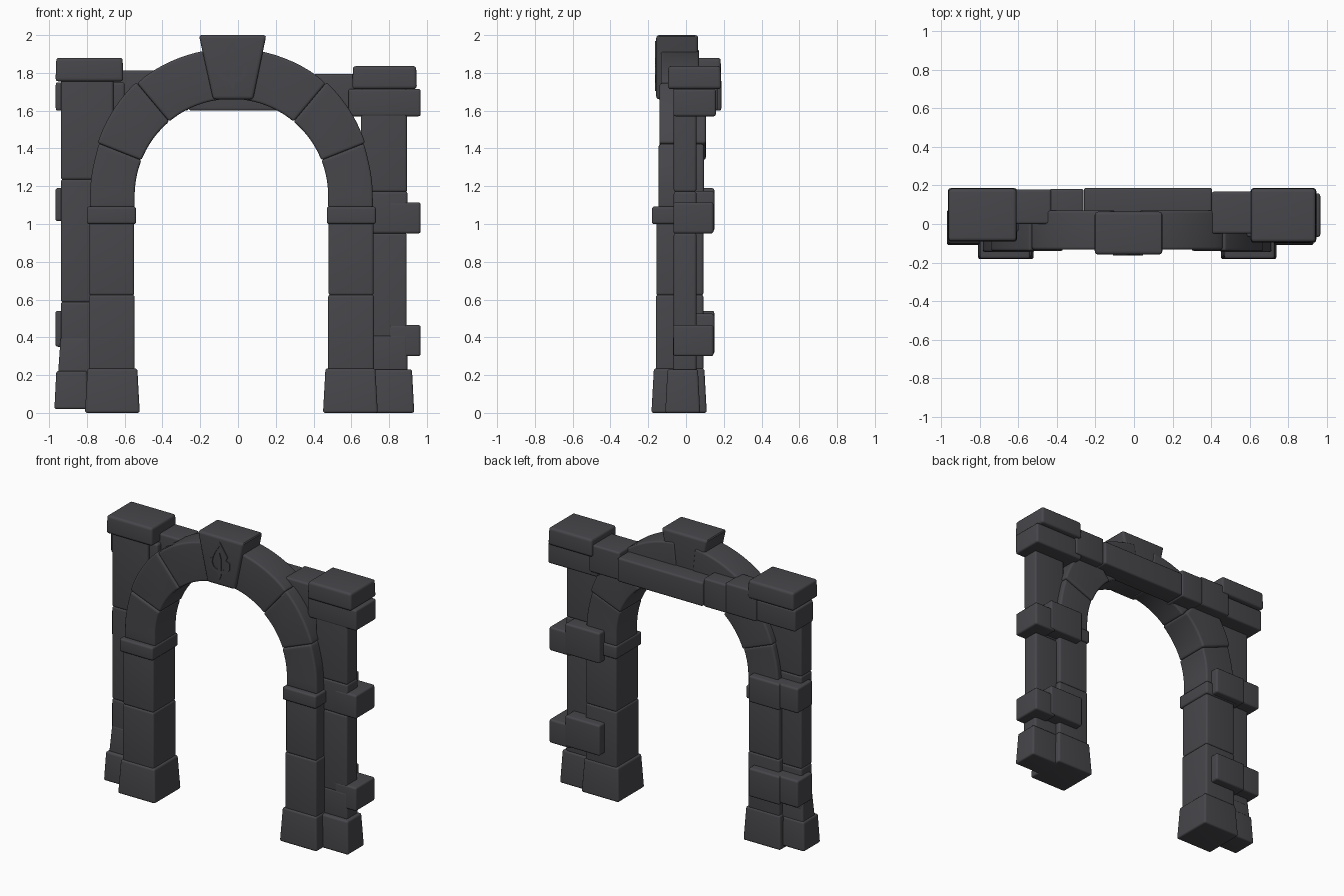
import bpy, bmesh, math
from mathutils import Vector

old = bpy.data.objects.get("Cube")
if old:
    bpy.data.objects.remove(old, do_unlink=True)

stone = bpy.data.materials.new("dark_grey_stone")
stone.use_nodes = True
COLOUR = (0.063, 0.062, 0.07, 1)
stone.diffuse_color = COLOUR
bsdf = stone.node_tree.nodes["Principled BSDF"]
bsdf.inputs["Base Color"].default_value = COLOUR
bsdf.inputs["Roughness"].default_value = 0.9


def prism(name, outline, y0, y1, bevel=0.014, y0_top=None):
    """Extrude an x-z outline from y0 to y1 and round its sharp edges."""
    bm = bmesh.new()
    front = [bm.verts.new((x, y0, z)) for x, z in outline]
    back = [bm.verts.new((x, y1, z)) for x, z in outline]
    bm.faces.new(front)
    bm.faces.new(back[::-1])
    n = len(outline)
    for i in range(n):
        j = (i + 1) % n
        bm.faces.new((front[i], back[i], back[j], front[j]))
    finish(name, bm, bevel)


def finish(name, bm, bevel):
    bmesh.ops.recalc_face_normals(bm, faces=bm.faces[:])
    if bevel:
        sharp = [e for e in bm.edges if e.calc_face_angle(0) > math.radians(35)]
        bmesh.ops.bevel(bm, geom=sharp, offset=bevel, segments=3, profile=0.6,
                        affect='EDGES', clamp_overlap=True)
    mesh = bpy.data.meshes.new(name)
    bm.to_mesh(mesh)
    bm.free()
    mesh.materials.append(stone)
    ob = bpy.data.objects.new(name, mesh)
    bpy.context.collection.objects.link(ob)
    bpy.ops.object.select_all(action='DESELECT')
    ob.select_set(True)
    bpy.context.view_layer.objects.active = ob
    bpy.ops.object.shade_smooth_by_angle(angle=math.radians(40))


def block(name, x, y, z, taper=0.0, bevel=0.014):
    """Rounded stone between (min, max) pairs; taper narrows the top."""
    bm = bmesh.new()
    bmesh.ops.create_cube(bm, size=1)
    for v in bm.verts:
        t = taper if v.co.z > 0 else 0
        sx, sy = v.co.x > 0, v.co.y > 0
        v.co = Vector((x[sx] + (-t if sx else t),
                       y[sy] + (-t if sy else t), z[v.co.z > 0]))
    finish(name, bm, bevel)


# Inner columns: plinth, two shafts and an impost on each side
CX = -0.035
for side, s in (("right", -1), ("left", 1)):
    def span(a, b):
        return tuple(sorted((CX + s * a, CX + s * b)))
    block(side + "_plinth", span(0.485, 0.775), (-0.183, 0.11), (0, 0.235), 0.013)
    block(side + "_lower_shaft", span(0.512, 0.755), (-0.16, 0.092), (0.225, 0.625))
    block(side + "_upper_shaft", span(0.515, 0.752), (-0.157, 0.092), (0.622, 1.01))
    block(side + "_impost", span(0.505, 0.765), (-0.18, 0.105), (1.0, 1.092))

# Outer pilasters
block("right_outer_plinth", (-0.972, -0.79), (-0.11, 0.075), (0.02, 0.222), 0.01)
block("right_pilaster_foot", (-0.953, -0.77), (-0.08, 0.06), (0.2, 0.4), 0.014)
block("right_pilaster_low", (-0.937, -0.76), (-0.065, 0.055), (0.3, 0.587))
block("right_pilaster_mid", (-0.937, -0.74), (-0.065, 0.055), (0.585, 1.237))
block("right_pilaster_top", (-0.937, -0.66), (-0.065, 0.055), (1.235, 1.77))
block("left_outer_plinth", (0.69, 0.933), (-0.11, 0.075), (0, 0.23), 0.012)
block("left_pilaster_low", (0.69, 0.897), (-0.068, 0.055), (0.22, 0.41))
block("left_pilaster_mid", (0.69, 0.893), (-0.065, 0.055), (0.4, 0.952))
block("left_pilaster_high", (0.69, 0.897), (-0.065, 0.055), (0.95, 1.172))
block("left_pilaster_top", (0.65, 0.895), (-0.065, 0.055), (1.17, 1.73))

# Quoin stones clasping the back and outer edges
for label, lo, hi in (("low", 0.34, 0.54), ("high", 1.005, 1.19)):
    block("right_quoin_back_" + label, (-0.83, -0.59), (0.03, 0.15), (lo, hi))
    block("right_quoin_side_" + label, (-0.966, -0.81), (-0.03, 0.137), (lo + 0.01, hi))
for label, lo, hi in (("low", 0.3, 0.465), ("high", 0.95, 1.115)):
    block("left_quoin_back_" + label, (0.57, 0.84), (0.03, 0.15), (lo + 0.01, hi + 0.06))
    block("left_quoin_side_" + label, (0.8, 0.966), (-0.067, 0.145), (lo, hi))
block("right_quoin_under_cap", (-0.965, -0.6), (-0.04, 0.165), (1.6, 1.75))
block("left_quoin_under_cap", (0.585, 0.967), (-0.067, 0.158), (1.57, 1.715))

# Caps and the lintel course behind the arch
block("right_cap", (-0.966, -0.607), (-0.092, 0.187), (1.755, 1.88), 0.004, 0.018)
block("left_cap", (0.605, 0.947), (-0.097, 0.187), (1.715, 1.836), 0.004, 0.018)
block("lintel_right_end", (-0.67, -0.43), (0.0, 0.18), (1.6, 1.812))
block("lintel_right", (-0.44, -0.262), (0.02, 0.182), (1.6, 1.8))
block("lintel_middle", (-0.26, 0.405), (0.045, 0.187), (1.6, 1.768))
block("lintel_left", (0.402, 0.64), (-0.05, 0.168), (1.6, 1.795))

# Arch stones
SPRING, INNER = 1.15, 0.512


def outer_radius(deg):
    return 0.748 + 0.032 * min(1, max(0, (deg - 15) / 40))


def arch_outline(s, a0, a1, extra=0.0, steps=9):
    angles = [a0 + (a1 - a0) * i / steps for i in range(steps + 1)]

    def point(r, a):
        return (CX + s * r * math.cos(math.radians(a)),
                SPRING + r * math.sin(math.radians(a)))
    return ([point(INNER, a) for a in angles] +
            [point(outer_radius(a) + extra, a) for a in reversed(angles)])


for side, s in (("right", -1), ("left", 1)):
    springer = arch_outline(s, 0, 21.5)
    # the springer runs straight down to the impost
    springer = [(CX + s * 0.512, 1.085)] + springer + [(CX + s * 0.75, 1.085)]
    prism(side + "_springer", springer, -0.145, 0.095)
    prism(side + "_haunch", arch_outline(s, 21.5, 50, 0.008), -0.14, 0.105)
    prism(side + "_crown", arch_outline(s, 50, 84), -0.133, 0.07)

# Keystone with a shallow raised leaf-and-prongs ornament
prism("keystone", [(-0.132, 1.66), (0.08, 1.66), (0.15, 2.0), (-0.207, 2.0)],
      -0.158, 0.064, 0.018)
KX = -0.03
prism("ornament_stem", [(KX, 1.705), (KX + 0.014, 1.74), (KX + 0.011, 1.85),
                        (KX, 1.89), (KX - 0.011, 1.85), (KX - 0.014, 1.74)],
      -0.164, -0.15, 0)
for side, s in (("right", -1), ("left", 1)):
    hook = [(0.012, 1.77), (0.045, 1.785), (0.058, 1.815), (0.05, 1.85), (0.078, 1.835),
            (0.078, 1.79), (0.05, 1.76), (0.012, 1.748)]
    prism(side + "_ornament_hook", [(KX + s * x, z) for x, z in hook], -0.164, -0.15, 0)
    leaf = [(0, 1.97), (0.03, 1.925), (0.062, 1.875), (0.05, 1.85), (0.036, 1.885), (0, 1.94)]
    prism(side + "_ornament_leaf", [(KX + s * x, z) for x, z in leaf], -0.164, -0.15, 0)
